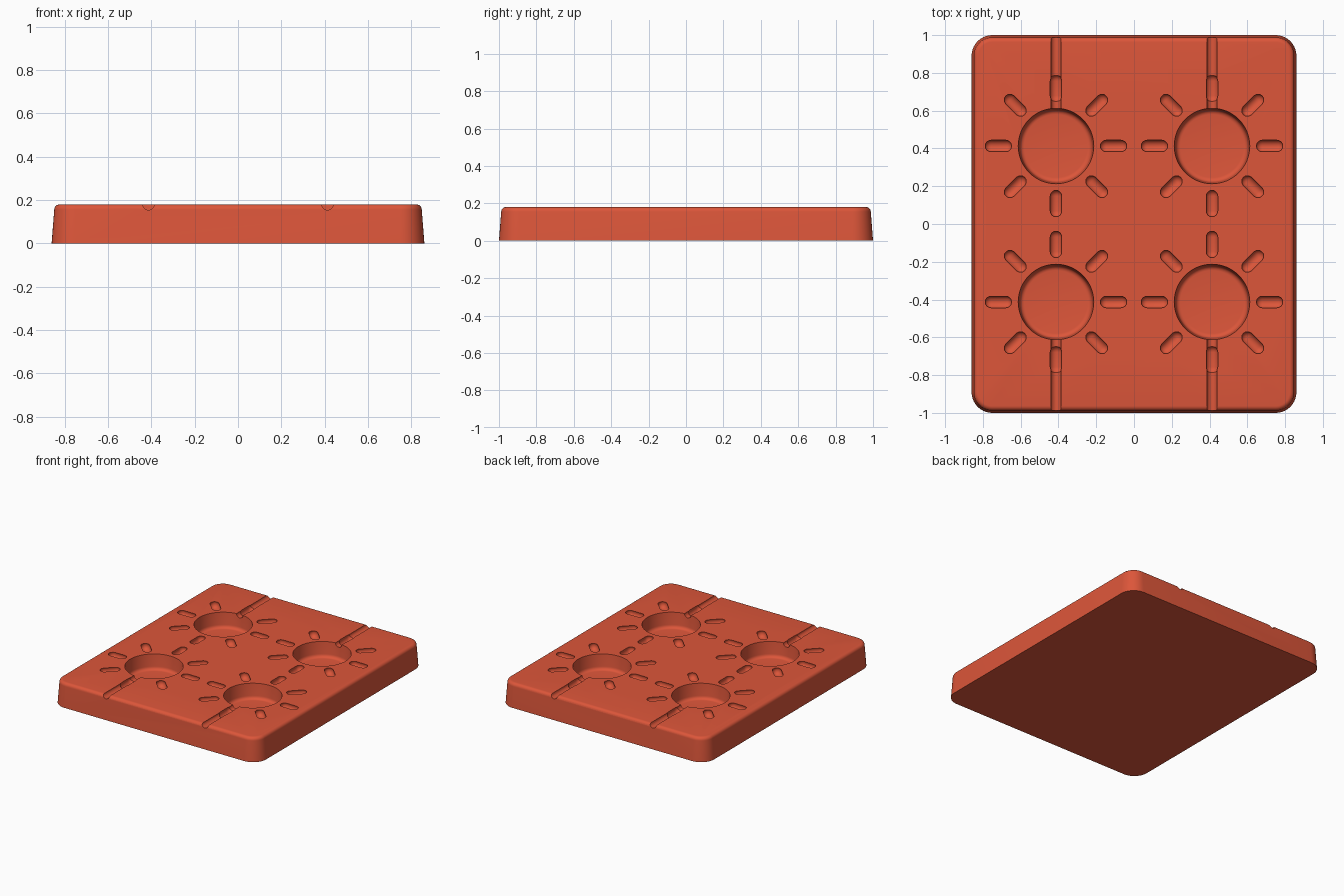
import bpy, bmesh
from math import sin, cos, pi, radians
from mathutils import Matrix, Vector

old = bpy.data.objects.get("Cube")
if old:
    bpy.data.objects.remove(old)

HALF_X, HALF_Y, HEIGHT = 0.86, 1.0, 0.18
CUP = 0.413            # cup centre offset on both axes
CUP_R = 0.2

mat = bpy.data.materials.new("terracotta red")
mat.use_nodes = True
colour = (0.72, 0.093, 0.042, 1)
mat.diffuse_color = colour
mat.node_tree.nodes["Principled BSDF"].inputs["Base Color"].default_value = colour


def finish(name, bm):
    bmesh.ops.remove_doubles(bm, verts=bm.verts, dist=1e-5)
    bmesh.ops.recalc_face_normals(bm, faces=bm.faces)
    mesh = bpy.data.meshes.new(name)
    bm.to_mesh(mesh)
    bm.free()
    mesh.materials.append(mat)
    obj = bpy.data.objects.new(name, mesh)
    bpy.context.collection.objects.link(obj)
    return obj


def bridge(bm, rings):
    n = len(rings[0])
    for a, b in zip(rings, rings[1:]):
        for i in range(n):
            j = (i + 1) % n
            bm.faces.new((a[i], a[j], b[j], b[i]))


def lathe(bm, profile, matrix, steps):
    """Closed solid turned about local z from (radius, z) points."""
    rings = [[bm.verts.new(matrix @ Vector((r * cos(2 * pi * i / steps),
                                            r * sin(2 * pi * i / steps), z)))
              for i in range(steps)] for r, z in profile]
    bridge(bm, rings)
    bm.faces.new(rings[0])
    bm.faces.new(rings[-1])


def rounded_ring(bm, inset, z, radius=0.11, steps=10):
    ring = []
    for k, (sx, sy) in enumerate(((1, 1), (-1, 1), (-1, -1), (1, -1))):
        for i in range(steps + 1):
            a = (k + i / steps) * pi / 2
            ring.append(bm.verts.new((sx * (HALF_X - radius) + (radius - inset) * cos(a),
                                      sy * (HALF_Y - radius) + (radius - inset) * sin(a), z)))
    return ring


# Board: slightly tapered slab with a rounded upper rim
bm = bmesh.new()
rim = 0.025
levels = [(0, 0)] + [(0.012 + rim * (1 - cos(a)), HEIGHT - rim + rim * sin(a))
                     for a in (i * pi / 12 for i in range(7))]
rings = [rounded_ring(bm, inset, z) for inset, z in levels]
bridge(bm, rings)
bm.faces.new(rings[0])
bm.faces.new(rings[-1])
board = finish("mold_board", bm)

cups, channels, rays = bmesh.new(), bmesh.new(), bmesh.new()
floor, fillet = 0.065, 0.025
wall_r = CUP_R - 0.008
cup_profile = [(wall_r - fillet + fillet * sin(a), floor + fillet * (1 - cos(a)))
               for a in (i * pi / 10 for i in range(6))]
cup_profile += [(CUP_R, HEIGHT), (CUP_R, HEIGHT + 0.05)]

# Capsule profile for the rays
ray_r, ray_half = 0.033, 0.072
arc = [i * pi / 12 for i in range(1, 7)]
cap = [(ray_r * sin(a), ray_r * cos(a) + ray_half - ray_r) for a in arc]
ray_profile = [(0.001, ray_half)] + cap + [(r, -z) for r, z in reversed(cap)] + [(0.001, -ray_half)]

for sx in (-1, 1):
    for sy in (-1, 1):
        centre = Matrix.Translation((sx * CUP, sy * CUP, 0))
        lathe(cups, cup_profile, centre, 64)
        # Round-bottomed pouring channel from the cup to the board edge
        pour = Matrix.Translation((sx * CUP, sy * CUP, HEIGHT + 0.001))
        pour = pour @ Matrix.Rotation(-sy * pi / 2, 4, "X")
        lathe(channels, [(0.027, 0.1), (0.027, 0.8)], pour, 24)
        # Eight sun rays around each cup
        for k in range(8):
            turn = Matrix.Rotation(radians(45 * k), 4, "Z")
            place = Matrix.Translation((0.305, 0, HEIGHT - 0.012)) @ Matrix.Rotation(pi / 2, 4, "Y")
            lathe(rays, ray_profile, centre @ turn @ place, 20)

# Carve the recesses, then remove the cutters
for name, bm in (("cup_cutter", cups), ("channel_cutter", channels), ("ray_cutter", rays)):
    cutter = finish(name, bm)
    cutter.hide_render = True
    bpy.ops.object.select_all(action="DESELECT")
    board.select_set(True)
    bpy.context.view_layer.objects.active = board
    mod = board.modifiers.new(name, "BOOLEAN")
    mod.operation = "DIFFERENCE"
    mod.solver = "EXACT"
    mod.object = cutter
    bpy.ops.object.modifier_apply(modifier=mod.name)
    bpy.data.objects.remove(cutter)

bpy.ops.object.shade_smooth_by_angle(angle=radians(30))
